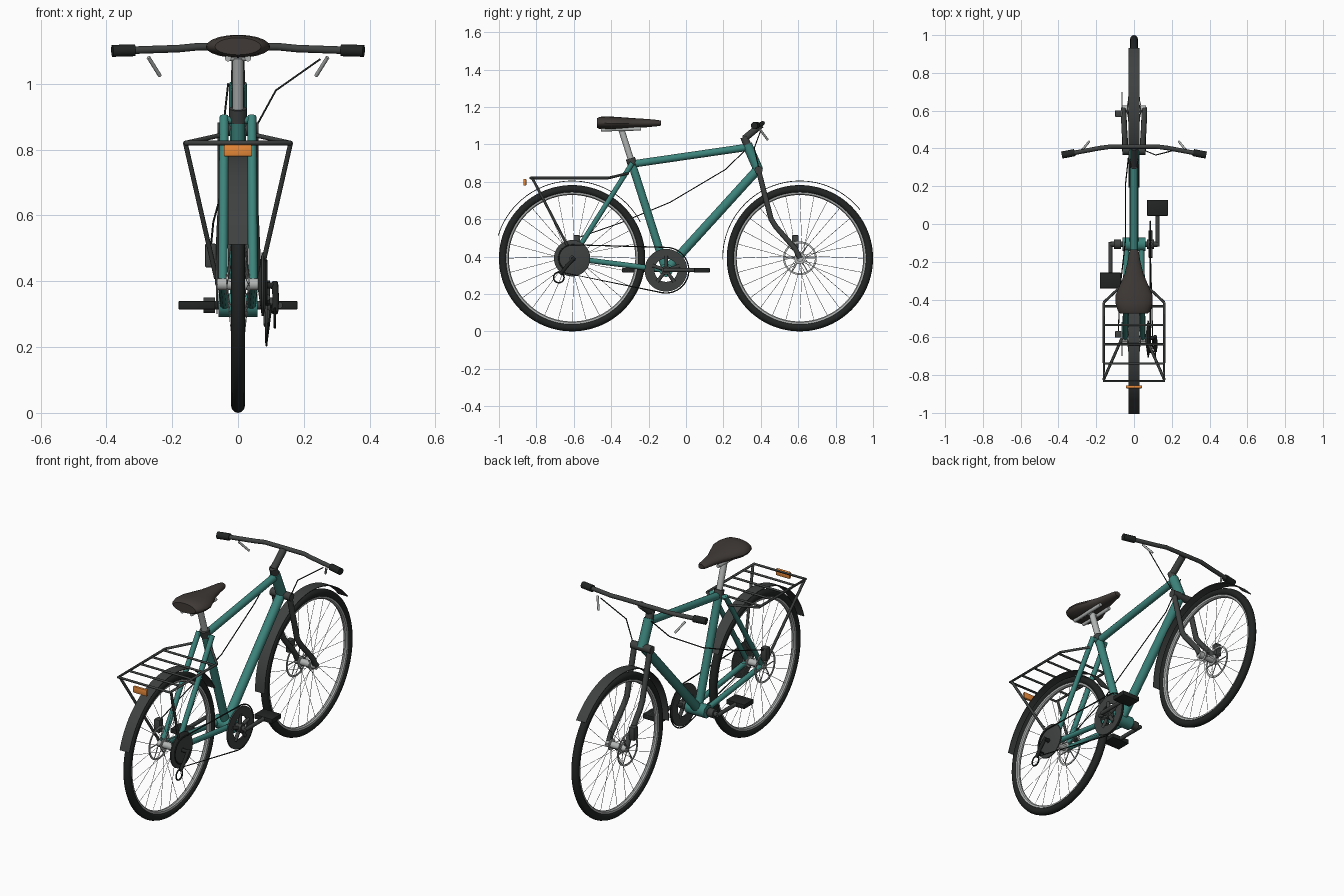
import bpy, bmesh
from math import sin, cos, pi, radians

if "Cube" in bpy.data.objects:
    bpy.data.objects.remove(bpy.data.objects["Cube"])

def material(name, c):
    m = bpy.data.materials.new(name)
    m.diffuse_color = (*c, 1)
    m.use_nodes = True
    m.node_tree.nodes["Principled BSDF"].inputs["Base Color"].default_value = m.diffuse_color
    return m

TEAL = material("teal", (.045, .23, .2))
BLACK = material("black", (.016, .018, .018))
DARK = material("dark_grey", (.05, .053, .053))
SILVER = material("silver", (.45, .46, .46))
SEAT = material("seat_brown", (.05, .042, .037))
ORANGE = material("orange", (.8, .25, .04))

def add(name, bm, mat, smooth=True):
    bmesh.ops.recalc_face_normals(bm, faces=bm.faces[:])
    me = bpy.data.meshes.new(name)
    bm.to_mesh(me)
    bm.free()
    ob = bpy.data.objects.new(name, me)
    bpy.context.collection.objects.link(ob)
    me.materials.append(mat)
    if smooth:
        bpy.ops.object.select_all(action='DESELECT')
        ob.select_set(True)
        bpy.context.view_layer.objects.active = ob
        bpy.ops.object.shade_smooth_by_angle(angle=radians(35))
    return ob

def tubes(name, paths, r, mat, res=3, closed=False):
    cu = bpy.data.curves.new(name, 'CURVE')
    cu.dimensions = '3D'
    cu.bevel_depth, cu.bevel_resolution, cu.use_fill_caps = r, res, True
    for pts in paths:
        sp = cu.splines.new('POLY')
        sp.points.add(len(pts) - 1)
        for p, co in zip(sp.points, pts):
            p.co = (*co, 1)
        sp.use_cyclic_u = closed
    cu.materials.append(mat)
    ob = bpy.data.objects.new(name, cu)
    bpy.context.collection.objects.link(ob)
    return ob

def both(pts):
    """A path and its mirror image in x."""
    return [pts, [(-x, y, z) for x, y, z in pts]]

def revolve(name, prof, cy, cz, mat, a0=0, a1=360, n=64):
    """Turn a closed (x, radius) profile about an x-parallel axis."""
    bm = bmesh.new()
    full = a1 - a0 == 360
    rings = []
    for i in range(n if full else n + 1):
        a = radians(a0 + (a1 - a0) * i / n)
        rings.append([bm.verts.new((x, cy + r * cos(a), cz + r * sin(a))) for x, r in prof])
    k = len(prof)
    for i in range(n):
        p, q = rings[i], rings[(i + 1) % len(rings)]
        for j in range(k):
            bm.faces.new((p[j], p[(j + 1) % k], q[(j + 1) % k], q[j]))
    if not full:
        bm.faces.new(rings[0])
        bm.faces.new(rings[-1])
    return add(name, bm, mat)

def ring(name, x0, x1, r0, r1, cy, cz, mat, **kw):
    return revolve(name, [(x0, r0), (x0, r1), (x1, r1), (x1, r0)], cy, cz, mat, **kw)

def box(name, c, s, mat, bevel=.004):
    bm = bmesh.new()
    bmesh.ops.create_cube(bm, size=1)
    for v in bm.verts:
        v.co = [c[i] + v.co[i] * s[i] for i in range(3)]
    bmesh.ops.bevel(bm, geom=bm.edges[:], offset=bevel, segments=2, affect='EDGES', profile=.5)
    return add(name, bm, mat)

WZ, WY = .391, .609

# Wheels: tyre, rim, spokes, hub, brake disc, caliper
for tag, cy in (("rear", -WY), ("front", WY)):
    tyre = [(.021 * cos(t * pi / 6), .37 + .021 * sin(t * pi / 6)) for t in range(12)]
    revolve(tag + "_tyre", tyre, cy, WZ, BLACK, n=96)
    revolve(tag + "_rim", [(-.013, .353), (.013, .353), (.011, .343), (.004, .338), (-.004, .338), (-.011, .343)],
            cy, WZ, SILVER, n=96)
    spokes = []
    for i in range(28):
        a = 2 * pi * i / 28
        s = .034 if i % 2 else -.034
        b = a + (.5 if i % 4 < 2 else -.5)
        spokes.append([(s, cy + .025 * cos(b), WZ + .025 * sin(b)), (0, cy + .34 * cos(a), WZ + .34 * sin(a))])
    tubes(tag + "_spokes", spokes, .0012, SILVER, res=0)
    tubes(tag + "_hub", [[(-.063, cy, WZ), (.063, cy, WZ)]], .019, SILVER)
    for s in (-1, 1):
        ring(tag + "_hub_flange", s * .034 - .003, s * .034 + .003, .01, .03, cy, WZ, SILVER, n=24)
    ring(tag + "_brake_disc", -.066, -.062, .08, .09, cy, WZ, SILVER, n=48)
    tubes(tag + "_disc_arms", [[(-.064, cy, WZ), (-.064, cy + .083 * cos(a * pi / 3), WZ + .083 * sin(a * pi / 3))]
                               for a in range(6)], .003, SILVER, res=1)
    box(tag + "_brake_caliper", (-.083, cy + (.025 if cy < 0 else -.025), .478), (.034, .036, .072), DARK)

# Mudguards
ring("rear_mudguard", -.03, .03, .411, .415, -WY, WZ, DARK, a0=28, a1=163, n=40)
ring("front_mudguard", -.03, .03, .411, .415, WY, WZ, DARK, a0=39, a1=181, n=40)

# Frame
BY, BZ = -.107, .327
tubes("seat_tube", [[(0, BY, BZ), (0, -.292, .905)]], .022, TEAL, 5)
tubes("top_tube", [[(0, -.285, .895), (0, .335, .985)]], .02, TEAL, 5)
tubes("down_tube", [[(0, BY, BZ), (0, .38, .862)]], .025, TEAL, 5)
tubes("head_tube", [[(0, .327, 1.0), (0, .388, .86)]], .027, TEAL, 5)
tubes("seat_stays", both([(.042, -.287, .9), (.046, -WY, WZ)]), .014, TEAL)
tubes("chain_stays", both([(.04, BY, BZ), (.046, -WY, WZ)]), .015, TEAL)
tubes("bottom_bracket", [[(-.06, BY, BZ), (.06, BY, BZ)]], .036, TEAL, 6)
tubes("seat_stay_bridge", [[(-.045, -.29, .89), (.045, -.29, .89)]], .012, TEAL)

# Fork and steering
tubes("fork_legs", both([(.048, .385, .87), (.048, .455, .6), (.05, .48, .56), (.055, .585, .44), (.055, WY, WZ)]), .015, DARK)
tubes("fork_crown", [[(-.062, .388, .862), (.062, .388, .862)]], .022, DARK)
tubes("headset", [[(0, .329, .995), (0, .31, 1.04)]], .022, DARK)
tubes("stem", [[(0, .312, 1.03), (0, .402, 1.105)]], .019, DARK)
bar = [(.38, .365, 1.1), (.18, .402, 1.107), (.12, .41, 1.113)]
tubes("handlebar", [bar + [(-x, y, z) for x, y, z in bar[::-1]]], .012, DARK)
tubes("grips", both([(.382, .365, 1.1), (.314, .378, 1.102)]), .019, BLACK)
tubes("brake_levers", both([(.272, .395, 1.08), (.237, .437, 1.024)]), .006, SILVER)

# Seat post, clamp, rails, saddle
tubes("seat_post", [[(0, -.285, .89), (0, -.346, 1.08)]], .017, SILVER, 5)
tubes("seat_clamp", [[(0, -.284, .885), (0, -.297, .925)]], .026, DARK, 5)
tubes("seat_rails", both([(.03, -.455, 1.078), (.03, -.24, 1.083)]), .01, SILVER)
tubes("seat_rail_clamp", [[(-.03, -.345, 1.08), (.03, -.345, 1.08)]], .012, SILVER)
stations = [(-.475, .07, 1.14, 1.088), (-.462, .085, 1.147, 1.082), (-.42, .098, 1.149, 1.079), (-.375, .097, 1.147, 1.08),
            (-.32, .074, 1.143, 1.083), (-.265, .05, 1.139, 1.087), (-.2, .034, 1.135, 1.092),
            (-.15, .026, 1.13, 1.097), (-.134, .018, 1.126, 1.1)]
bm = bmesh.new()
loops = []
for y, w, zt, zb in stations:
    zm = zb + .48 * (zt - zb)
    lp = []
    for i in range(20):
        s = sin(i * pi / 10)
        lp.append(bm.verts.new((w * cos(i * pi / 10), y, zm + s * ((zt - zm) if s > 0 else (zm - zb)))))
    loops.append(lp)
for p, q in zip(loops, loops[1:]):
    for j in range(20):
        bm.faces.new((p[j], p[(j + 1) % 20], q[(j + 1) % 20], q[j]))
bm.faces.new(loops[0])
bm.faces.new(loops[-1])
add("saddle", bm, SEAT)

# Luggage rack and reflector
tubes("rack_frame", [[(.16, -.415, .82), (.16, -.832, .82), (-.16, -.832, .82), (-.16, -.415, .82)]], .007, DARK, 2)
tubes("rack_slats", [[(-.16, y, .82), (.16, y, .82)] for y in (-.435, -.535, -.637, -.738)], .006, DARK, 2)
tubes("rack_struts", both([(.16, -.822, .82), (.066, -WY, .41)]), .0075, DARK, 2)
tubes("rack_stays", both([(.16, -.415, .82), (.048, -.31, .845)]), .007, DARK, 2)
box("rear_reflector", (0, -.862, .797), (.086, .016, .036), ORANGE)

# Sprocket and rear derailleur
revolve("cassette", [(.06, .012), (.072, .097), (.078, .097), (.084, .07), (.084, .012)], -WY, WZ, DARK, n=48)
tubes("derailleur", [[(.112, -.595, .395), (.115, -.64, .345), (.112, -.672, .305)]], .01, BLACK)
tubes("derailleur_arm", [[(.06, -WY, WZ), (.118, -.6, .385)]], .01, BLACK)
pulley = [(.112 + .004 * cos(t * pi / 4), .028 + .004 * sin(t * pi / 4)) for t in range(8)]
revolve("derailleur_pulley", pulley, -.68, .288, BLACK, n=32)

# Chainring, cranks, pedals
ring("chainring", .082, .09, .062, .114, BY, BZ, DARK)
tubes("chainring_arms", [[(.088, BY, BZ), (.088, BY + .075 * cos(a), BZ + .075 * sin(a))]
                         for a in (2 * pi * i / 5 + .3 for i in range(5))], .01, DARK)
tubes("crank_axle", [[(-.125, BY, BZ), (.125, BY, BZ)]], .014, DARK)
tubes("crank_boss", both([(.07, BY, BZ), (.105, BY, BZ)]), .025, DARK)
for s in (1, -1):
    side = "right" if s > 0 else "left"
    tubes(side + "_crank", [[(s * .125, BY - s * .012, BZ), (s * .125, BY + s * .195, BZ)]], .011, DARK)
    box(side + "_pedal", (s * .125, BY + s * .192, BZ), (.112, .084, .026), BLACK)

# Chain
arc = lambda cy, cz, r, a0, a1, n: [(.086, cy + r * cos(radians(a0 + (a1 - a0) * i / n)),
                                     cz + r * sin(radians(a0 + (a1 - a0) * i / n))) for i in range(n + 1)]
tubes("chain", [arc(BY, BZ, .122, 88, -100, 24) + [(.1, -.66, .315), (.1, -.645, .33)]
                + arc(-WY, WZ, .072, 240, 88, 16)], .0035, BLACK, 1, closed=True)

# Brake cables
tubes("front_brake_cable", [[(.25, .4, 1.075), (.115, .365, .98), (.055, .39, .87),
                             (.05, .42, .75)]], .003, BLACK, 1)
tubes("rear_brake_cable", [[(-.03, .35, 1.0), (-.045, .21, .865), (-.045, -.085, .69),
                            (-.075, -.35, .58), (-.083, -.58, .5)]], .003, BLACK, 1)
